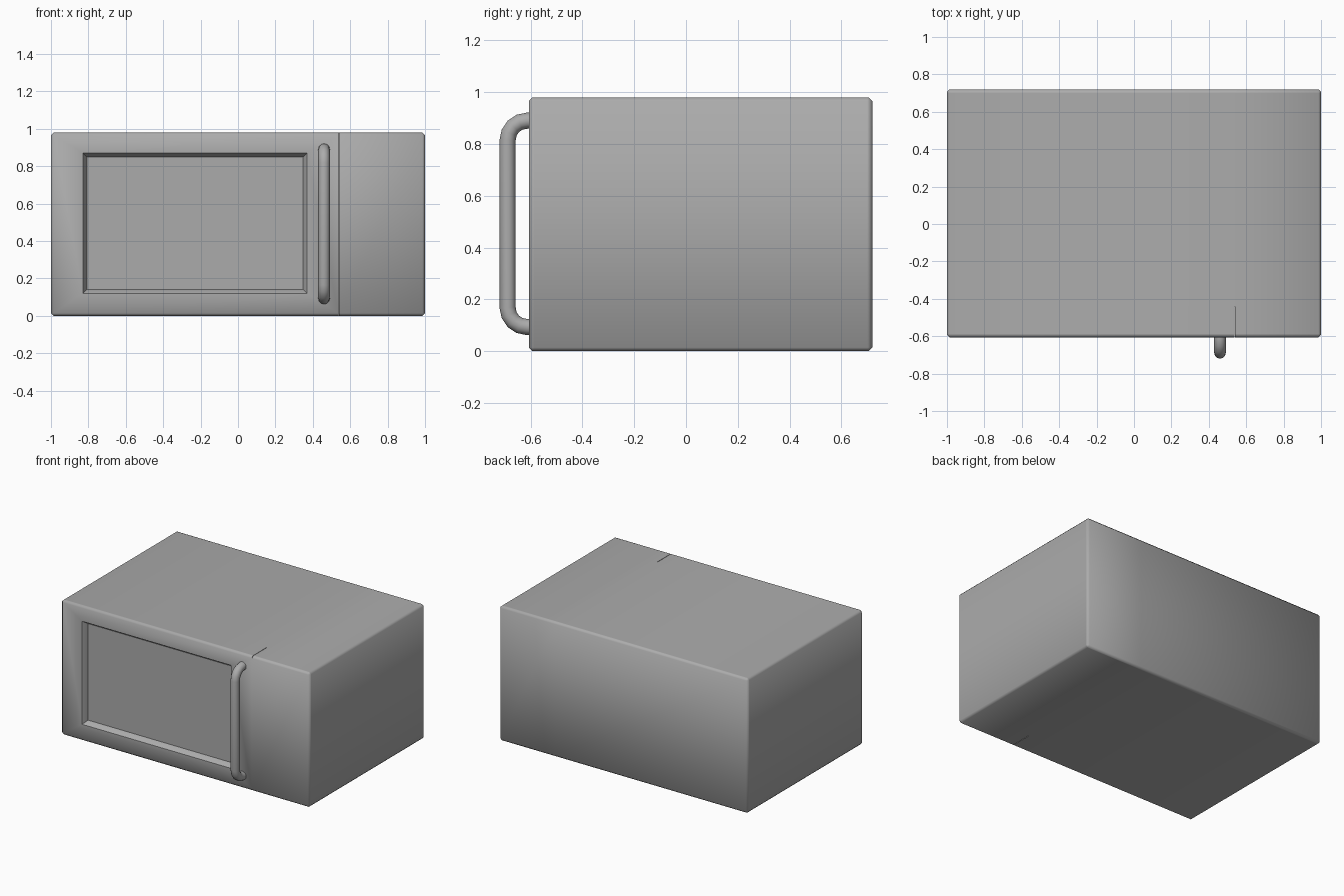
import bpy, bmesh
from math import sin, cos, pi, radians

if "Cube" in bpy.data.objects:
    bpy.data.objects.remove(bpy.data.objects["Cube"])

FRONT, BACK, SEAM_Y, SEAM_X, TOP = -0.607, 0.72, -0.44, 0.539, 0.98

# Dark grey finish shared by every part
grey = bpy.data.materials.new("grey_metal")
grey.diffuse_color = (0.41, 0.41, 0.41, 1)
grey.use_nodes = True
grey.node_tree.nodes["Principled BSDF"].inputs["Base Color"].default_value = grey.diffuse_color


def make_object(name, bm):
    bmesh.ops.recalc_face_normals(bm, faces=bm.faces[:])
    mesh = bpy.data.meshes.new(name)
    bm.to_mesh(mesh)
    bm.free()
    mesh.materials.append(grey)
    obj = bpy.data.objects.new(name, mesh)
    bpy.context.collection.objects.link(obj)
    bpy.ops.object.select_all(action='DESELECT')
    bpy.context.view_layer.objects.active = obj
    obj.select_set(True)
    bpy.ops.object.shade_smooth_by_angle(angle=radians(50))
    return obj


def prism(points):
    """Extrude a plan outline up to the full height."""
    bm = bmesh.new()
    face = bm.faces.new([bm.verts.new((x, y, 0)) for x, y in points])
    up = bmesh.ops.extrude_face_region(bm, geom=[face])
    for v in up['geom']:
        if isinstance(v, bmesh.types.BMVert):
            v.co.z = TOP
    bmesh.ops.recalc_face_normals(bm, faces=bm.faces[:])
    return bm


def soften(bm):
    """Chamfer outer edges, leaving the seam edges tight."""
    def on_seam(e):
        a, b = e.verts[0].co, e.verts[1].co
        return (all(abs(c.y - SEAM_Y) < 1e-4 for c in (a, b))
                or all(abs(c.x - SEAM_X) < 0.004 for c in (a, b)))

    edges = [e for e in bm.edges if not on_seam(e)]
    bmesh.ops.bevel(bm, geom=edges, offset=0.014, segments=1,
                    affect='EDGES', profile=0.5)


def loop_cut(bm, co, no):
    bmesh.ops.bisect_plane(bm, geom=bm.verts[:] + bm.edges[:] + bm.faces[:],
                           plane_co=co, plane_no=no)


# Cabinet with control side, notched for the door
bm = prism([(-1, SEAM_Y), (SEAM_X, SEAM_Y), (SEAM_X, FRONT),
            (1, FRONT), (1, BACK), (-1, BACK)])
soften(bm)
for y in (FRONT + 0.02, SEAM_Y + 0.004, BACK - 0.02):
    loop_cut(bm, (0, y, 0), (0, 1, 0))
loop_cut(bm, (SEAM_X + 0.006, 0, 0), (1, 0, 0))
make_object("cabinet", bm)

# Door slab with a sloped rim around a recessed window
bm = prism([(-1, FRONT), (SEAM_X - 0.003, FRONT),
            (SEAM_X - 0.003, SEAM_Y), (-1, SEAM_Y)])
soften(bm)
loop_cut(bm, (0, FRONT + 0.02, 0), (0, 1, 0))
window = max((f for f in bm.faces if f.normal.y < -0.99), key=lambda f: f.calc_area())
bmesh.ops.inset_region(bm, faces=[window], thickness=0.1)
mid = window.calc_center_median()
for v in window.verts:
    v.co.x = -0.83 if v.co.x < mid.x else 0.37
    v.co.z = 0.12 if v.co.z < mid.z else 0.87
bmesh.ops.inset_region(bm, faces=[window], thickness=0.03, depth=-0.03)
bmesh.ops.inset_region(bm, faces=[window], thickness=0.001, depth=-0.008)
make_object("door", bm)

# Handle: bent round bar
R, Y, LOW, HIGH = 0.075, -0.689, 0.093, 0.89
path = [(FRONT + 0.02, LOW)]
for i in range(5):
    a = i * pi / 8
    path.append((Y + R - R * sin(a), LOW + R - R * cos(a)))
path += [(y, LOW + HIGH - z) for y, z in reversed(path)]
curve = bpy.data.curves.new("door_handle", 'CURVE')
curve.dimensions = '3D'
curve.bevel_depth = 0.031
curve.bevel_resolution = 4
curve.use_fill_caps = True
curve.materials.append(grey)
spline = curve.splines.new('POLY')
spline.points.add(len(path) - 1)
for p, (y, z) in zip(spline.points, path):
    p.co = (0.46, y, z, 1)
spline.use_smooth = True
handle = bpy.data.objects.new("door_handle", curve)
bpy.context.collection.objects.link(handle)
